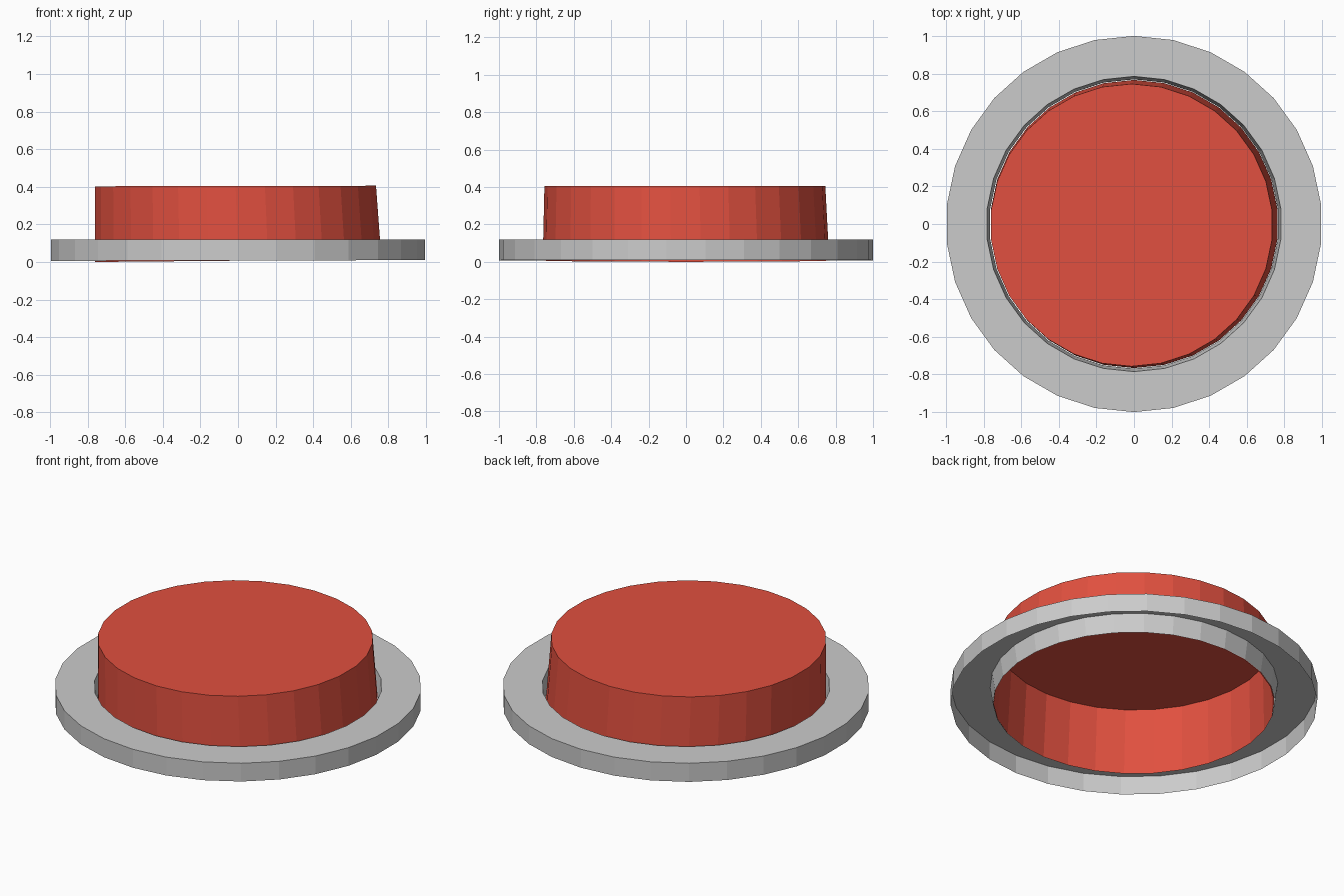
import bpy, bmesh
from math import sin, cos, tau

if "Cube" in bpy.data.objects:
    bpy.data.objects.remove(bpy.data.objects["Cube"])

SIDES = 30


def loft(name, rings, cap=False):
    """Skin circular rings (radius, centre x, centre y, z, rise per x); optionally close the last."""
    bm = bmesh.new()
    loops = []
    for r, cx, cy, z, slope in rings:
        loop = []
        for i in range(SIDES):
            a = tau * (i + 0.5) / SIDES
            x, y = r * cos(a), r * sin(a)
            loop.append(bm.verts.new((cx + x, cy + y, z + slope * x)))
        loops.append(loop)
    for lo, hi in zip(loops, loops[1:]):
        for i in range(SIDES):
            j = (i + 1) % SIDES
            bm.faces.new((lo[i], lo[j], hi[j], hi[i]))
    if cap:
        bm.faces.new(loops[-1])
    mesh = bpy.data.meshes.new(name)
    bm.to_mesh(mesh)
    bm.free()
    obj = bpy.data.objects.new(name, mesh)
    bpy.context.collection.objects.link(obj)
    return obj


# Base collar: outer wall, flat top, tapered inner wall, open underneath
loft("base_collar", [
    (1.0, 0, 0, 0.008, 0.002),
    (1.0, 0, 0, 0.119, 0),
    (0.785, 0, 0, 0.119, 0),
    (0.769, 0, 0, 0.008, 0.002),
])

# Push button: slightly crooked hollow cap, open underneath
button = loft("push_button", [
    (0.766, 0.001, 0.0, 0.007, 0.009),
    (0.751, -0.013, -0.006, 0.404, 0.002),
], cap=True)

# Red plastic
red = bpy.data.materials.new("red_plastic")
red.diffuse_color = (0.75, 0.08, 0.05, 1)
red.use_nodes = True
red.node_tree.nodes["Principled BSDF"].inputs["Base Color"].default_value = red.diffuse_color
button.data.materials.append(red)
